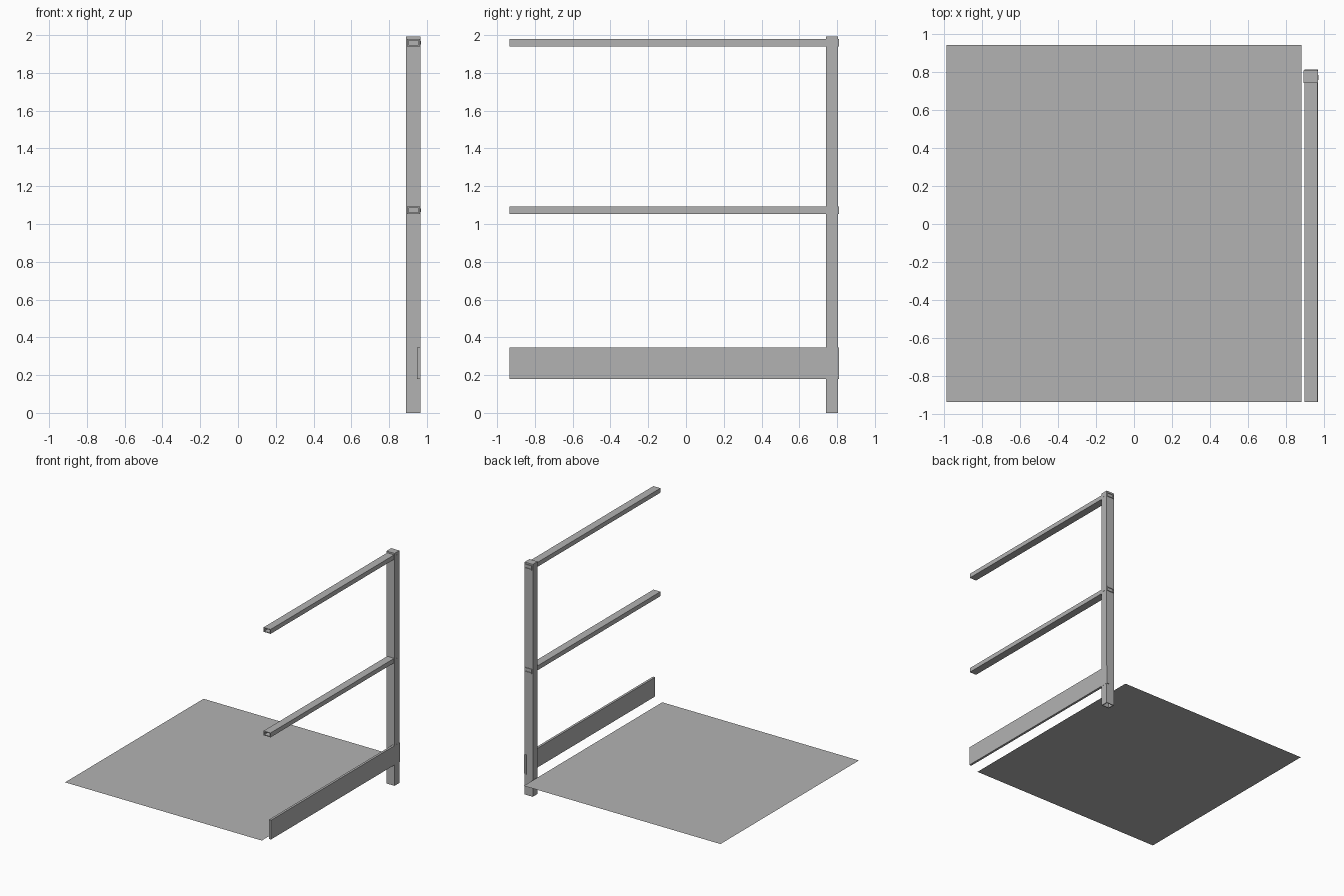
import bpy
import bmesh
from mathutils import Vector

default = bpy.data.objects.get("Cube")
if default:
    bpy.data.objects.remove(default, do_unlink=True)

# Single flat colour
grey = bpy.data.materials.new("plain_grey")
grey.use_nodes = True
colour = (0.45, 0.45, 0.45, 1.0)
grey.diffuse_color = colour
grey.node_tree.nodes["Principled BSDF"].inputs["Base Color"].default_value = colour


def finish(name, bm):
    bmesh.ops.recalc_face_normals(bm, faces=bm.faces)
    mesh = bpy.data.meshes.new(name)
    bm.to_mesh(mesh)
    bm.free()
    mesh.materials.append(grey)
    obj = bpy.data.objects.new(name, mesh)
    bpy.context.collection.objects.link(obj)
    return obj


def box(name, low, high, open_axis=None, open_sides=(), wall=0.007):
    """Box between two corners; open ends along an axis turn it into a tube."""
    low, high = Vector(low), Vector(high)
    bm = bmesh.new()
    bmesh.ops.create_cube(bm, size=1)
    for v in bm.verts:
        v.co = Vector(low[i] + (v.co[i] + 0.5) * (high[i] - low[i]) for i in range(3))
    if open_axis is not None:
        bm.normal_update()
        ends = [f for f in bm.faces
                if any(f.normal[open_axis] * s > 0.5 for s in open_sides)]
        bmesh.ops.delete(bm, geom=ends, context='FACES_ONLY')
    obj = finish(name, bm)
    if open_axis is not None:
        solid = obj.modifiers.new("wall", 'SOLIDIFY')
        solid.thickness = wall
        solid.offset = -1
        solid.use_even_offset = True
    return obj


# Thin floor sheet
bm = bmesh.new()
bm.faces.new([bm.verts.new((x, y, 0.148)) for x, y in
              ((-0.985, -0.935), (0.88, -0.935), (0.88, 0.94), (-0.985, 0.94))])
floor = finish("floor_sheet", bm)

# Hollow corner post, closed at the top and open at the foot
box("corner_post", (0.889, 0.74, 0), (0.966, 0.805, 1.992), 2, (-1,))

# Two hollow guard rails, each with a small fixing plate on the post
for name, z in (("middle", 1.073), ("top", 1.96)):
    box(name + "_rail", (0.896, -0.934, z - 0.019), (0.963, 0.811, z + 0.019), 1, (-1, 1))
    box(name + "_fixing", (0.964, 0.757, z - 0.01), (0.968, 0.783, z + 0.01))

# Upright toe board on the outer side
box("toe_board", (0.947, -0.934, 0.18), (0.967, 0.811, 0.345))
